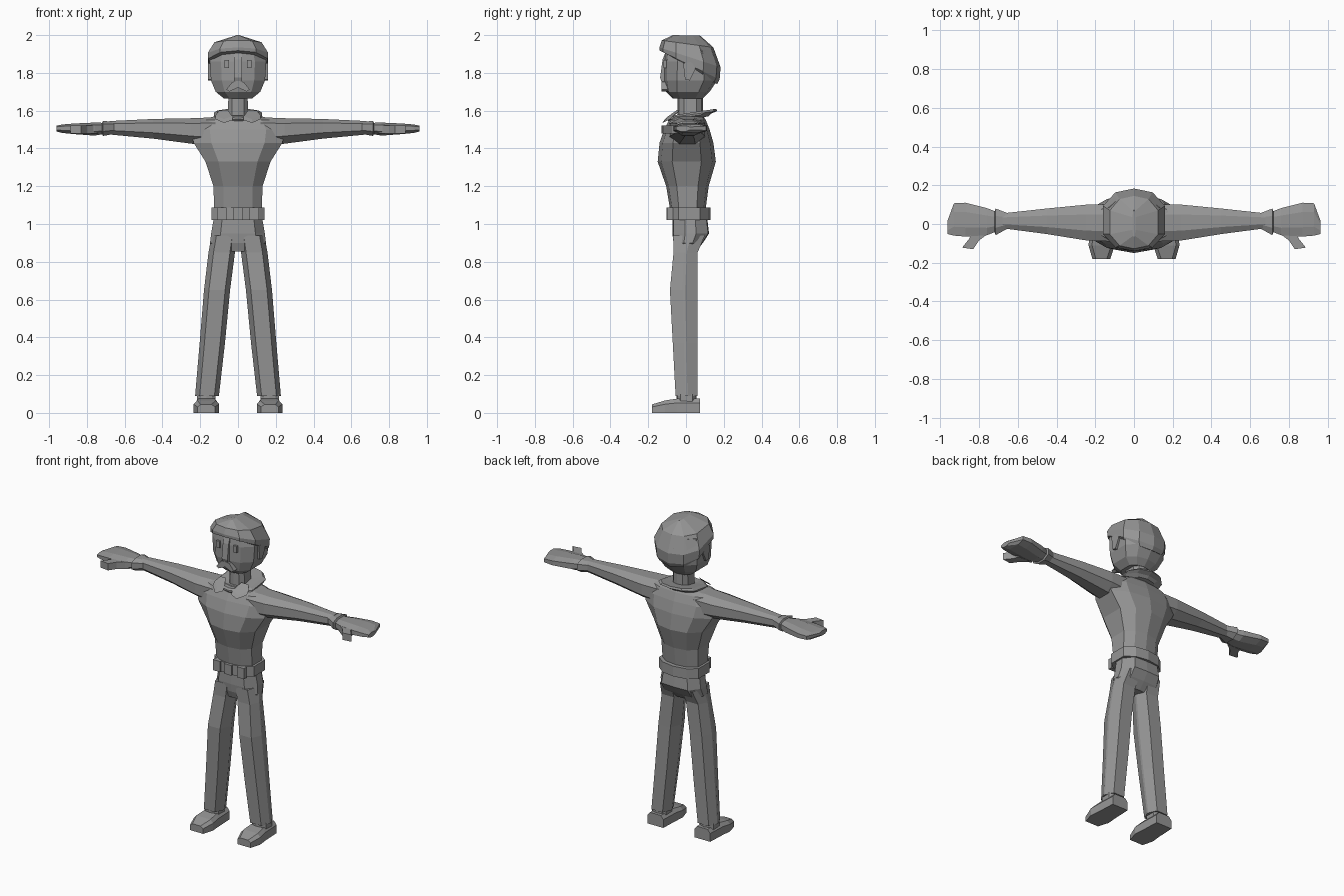
import bpy, bmesh

grey = bpy.data.materials.new("plain_grey")
grey.diffuse_color = (0.3, 0.3, 0.3, 1)


def loft(name, rings, mirror=False):
    """Skin a stack of equal-length point rings, with capped ends."""
    bm = bmesh.new()
    rows = [[bm.verts.new(p) for p in r] for r in rings]
    n = len(rows[0])
    for a, b in zip(rows, rows[1:]):
        for i in range(n):
            j = (i + 1) % n
            bm.faces.new((a[i], a[j], b[j], b[i]))
    bm.faces.new(rows[0])
    bm.faces.new(rows[-1])
    bmesh.ops.recalc_face_normals(bm, faces=bm.faces)
    me = bpy.data.meshes.new(name)
    bm.to_mesh(me)
    bm.free()
    me.materials.append(grey)
    ob = bpy.data.objects.new(name, me)
    bpy.context.collection.objects.link(ob)
    if mirror:
        ob.modifiers.new("mirror", 'MIRROR')
    return ob


def ring(z, hx, yf, yb, cx=0, zb=None, c=0.6, k=0.88, s=0.5):
    """Ten-sided horizontal section; zb tilts the back edge."""
    zb = z if zb is None else zb
    m, h = (yf + yb) / 2, (yb - yf) / 2
    uv = [(0, -1), (c, -k), (1, -s), (1, s), (c, k), (0, 1),
          (-c, k), (-1, s), (-1, -s), (-c, -k)]
    return [(cx + u * hx, m + v * h, z + (zb - z) * (v + 1) / 2) for u, v in uv]


def arm_ring(x, yf, yb, z0, z1):
    """Eight-sided section across an arm."""
    m, h, zm, zh = (yf + yb) / 2, (yb - yf) / 2, (z0 + z1) / 2, (z1 - z0) / 2
    uv = [(-.45, 1), (.45, 1), (1, .6), (1, -.4), (.45, -1), (-.45, -1), (-1, -.4), (-1, .6)]
    return [(x, m + u * h, zm + v * zh) for u, v in uv]


def prism(name, pts, axis, a, b, mirror=False):
    """Extrude a 2D outline along an axis from a to b."""
    def put(p, t):
        q = list(p)
        q.insert(axis, t)
        return q
    return loft(name, [[put(p, a) for p in pts], [put(p, b) for p in pts]], mirror)


# Torso and pelvis
loft("torso", [ring(*r) for r in [
    (1.05, .125, -.08, .10), (1.20, .13, -.105, .12), (1.33, .172, -.15, .158),
    (1.43, .235, -.14, .145), (1.50, .25, -.115, .125), (1.55, .21, -.09, .105),
    (1.575, .10, -.06, .09)]])
loft("pelvis", [ring(*r, c=.65, k=.95, s=.3) for r in [
    (.855, .10, -.05, .05), (.90, .148, -.066, .09), (.95, .142, -.072, .122),
    (1.05, .125, -.07, .11)]])

# Belt with buckle and pouches
loft("belt", [ring(1.022, .14, -.095, .13), ring(1.087, .14, -.095, .13)])
prism("buckle", [(-.025, 1.022), (.025, 1.022), (.025, 1.087), (-.025, 1.087)], 1, -.103, -.08)
prism("belt_pouch", [(.06, 1.02), (.11, 1.02), (.11, 1.088), (.06, 1.088)], 1, -.097, -.07, True)

# Legs, ankles and shoes
loft("leg", [ring(z, hx, yf, yb, cx, c=.62, k=1, s=.1) for z, hx, yf, yb, cx in [
    (.09, .063, -.055, .06, .164), (.37, .067, -.07, .06, .136), (.65, .069, -.085, .06, .111),
    (.85, .07, -.066, .062, .086), (.94, .068, -.068, .10, .072)]], True)
loft("ankle", [ring(z, .05, -.05, .055, .168, s=.6) for z in (.05, .1)], True)


def shoe_ring(y, x0, x1, z1):
    return [(x0, y, 0), (x1, y, 0), (x1, y, z1 * .7), (x1 - .018, y, z1),
            (x0 + .018, y, z1), (x0, y, z1 * .7)]


loft("shoe", [shoe_ring(*r) for r in [
    (.073, .11, .222, .075), (-.05, .105, .228, .075), (-.11, .10, .235, .066),
    (-.18, .122, .215, .045)]], True)

# Arms, cuffs, hands and thumbs
loft("arm", [arm_ring(*r) for r in [
    (.12, -.09, .10, 1.41, 1.565), (.245, -.085, .10, 1.425, 1.56),
    (.45, -.052, .08, 1.452, 1.556), (.68, -.022, .055, 1.474, 1.545)]], True)
loft("cuff", [arm_ring(*r) for r in [
    (.65, -.022, .055, 1.478, 1.542), (.715, -.058, .08, 1.466, 1.545),
    (.72, -.04, .065, 1.475, 1.535)]], True)
loft("hand", [arm_ring(*r) for r in [
    (.69, -.03, .055, 1.48, 1.535), (.76, -.058, .082, 1.468, 1.537),
    (.87, -.065, .11, 1.476, 1.532), (.93, -.06, .107, 1.482, 1.527),
    (.962, -.052, .02, 1.49, 1.52)]], True)
prism("thumb", [(.74, -.04), (.80, -.085), (.83, -.13), (.888, -.122), (.85, -.075), (.84, -.04)],
      2, 1.478, 1.522, True)

# Neck and collar
loft("neck", [ring(1.55, .055, -.045, .09), ring(1.70, .05, -.045, .09)])
loft("collar", [ring(1.535, .10, -.085, .12, zb=1.57), ring(1.553, .128, -.10, .135, zb=1.585),
                ring(1.562, .128, -.10, .165, zb=1.598), ring(1.572, .11, -.09, .16, zb=1.61),
                ring(1.572, .06, -.05, .10, zb=1.60)])
loft("collar_flap", [[(.03, y, z), (.075, y - .01, z - .015), (.12, y + .03, z + .005),
                     (.10, y + .06, z + .03), (.055, y + .05, z + .035)]
                    for y, z in ((-.115, 1.55), (-.095, 1.57))], True)

# Head
loft("head", [ring(*r) for r in [
    (1.665, .075, -.07, .09), (1.70, .118, -.105, .125), (1.76, .143, -.118, .165),
    (1.86, .15, -.118, .172), (1.92, .13, -.11, .15)]])

# Cap sloping down to the back, with a ridged crown
loft("cap", [ring(z, hx, yf, yb, zb=zb, s=.45) for z, hx, yf, yb, zb in [
    (1.905, .14, -.11, .165, 1.74), (1.918, .157, -.14, .178, 1.765),
    (1.935, .16, -.141, .183, 1.83), (1.972, .125, -.128, .145, 1.935),
    (2.0, .008, -.07, .075, 1.997)]])

# Face details
prism("nose", [(-.112, 1.90), (-.124, 1.87), (-.137, 1.775), (-.13, 1.755), (-.10, 1.755)],
      0, -.02, .02)
prism("moustache", [(0, 1.758), (.03, 1.752), (.062, 1.712), (.045, 1.702), (0, 1.722)],
      1, -.131, -.09, True)
prism("eye", [(.048, 1.825), (.072, 1.825), (.072, 1.868), (.048, 1.868)], 1, -.118, -.10, True)
prism("ear", [(-.015, 1.85), (.03, 1.86), (.05, 1.82), (.02, 1.76), (-.005, 1.765)],
      0, .13, .158, True)
